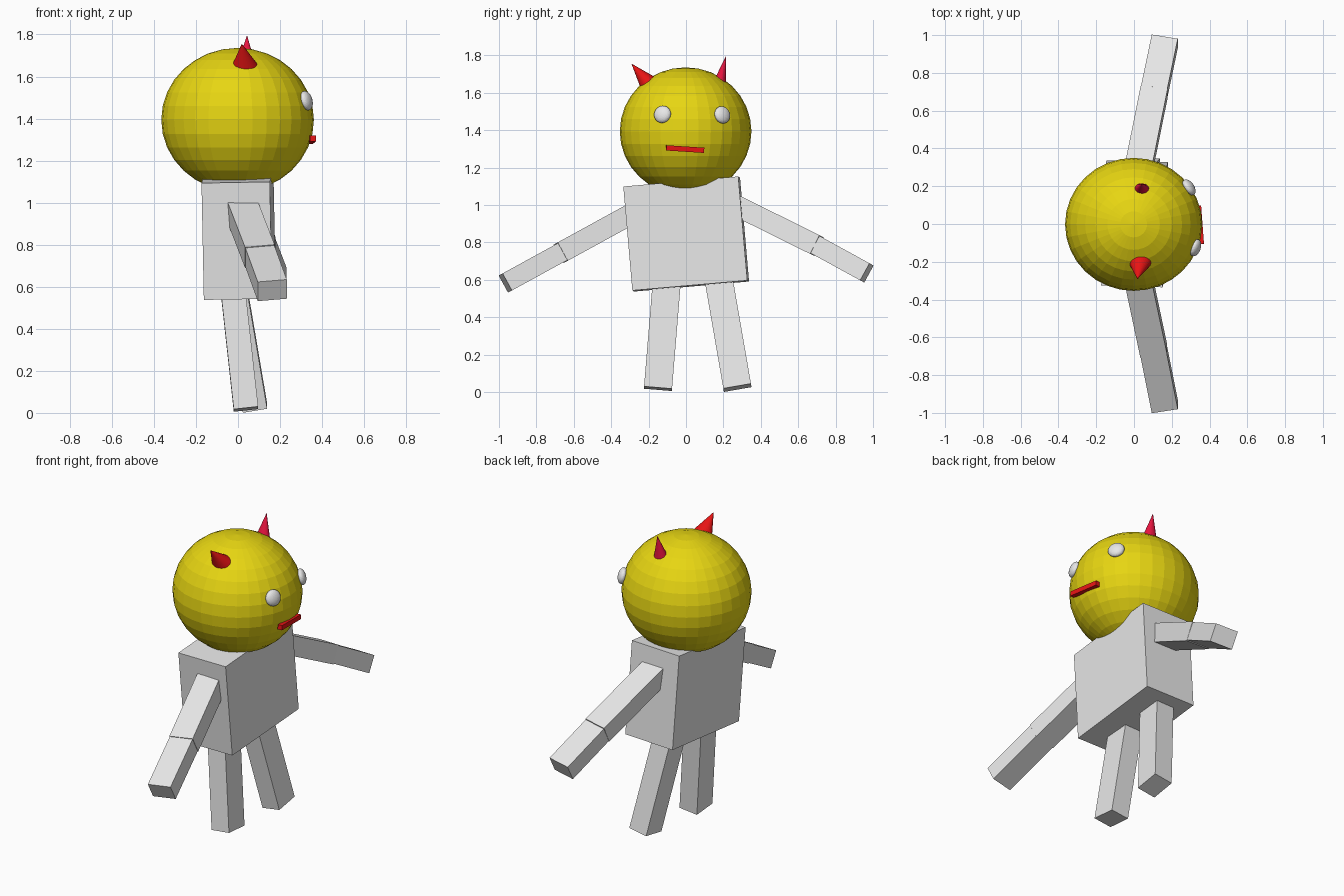
import bpy
import math
from mathutils import Matrix, Vector

cube = bpy.data.objects.get("Cube")
if cube:
    bpy.data.objects.remove(cube, do_unlink=True)


def material(name, rgb):
    mat = bpy.data.materials.new(name)
    mat.use_nodes = True
    mat.diffuse_color = (*rgb, 1)
    mat.node_tree.nodes["Principled BSDF"].inputs["Base Color"].default_value = (*rgb, 1)
    return mat


grey = material("light grey", (0.8, 0.8, 0.8))
yellow = material("yellow", (0.8, 0.67, 0.006))
red = material("red", (0.8, 0.007, 0.007))
crimson = material("crimson", (0.8, 0.007, 0.05))


def finish(name, mat, matrix, size):
    """Name the active primitive, place it and bake its size."""
    obj = bpy.context.object
    obj.name = name
    obj.data.materials.append(mat)
    obj.data.transform(Matrix.Diagonal((*size, 1)))
    obj.matrix_world = matrix
    return obj


def frame(center, axis, hint=(1, 0, 0)):
    """Matrix with local z along axis and local x close to hint."""
    z = Vector(axis).normalized()
    h = Vector(hint)
    x = (h - z * h.dot(z)).normalized()
    rot = Matrix((x, z.cross(x), z)).transposed().to_4x4()
    return Matrix.Translation(center) @ rot


def box(name, mat, matrix, size):
    bpy.ops.mesh.primitive_cube_add(size=1)
    return finish(name, mat, matrix, size)


def limb(name, start, end, depth, width):
    a, b = Vector(start), Vector(end)
    return box(name, grey, frame((a + b) / 2, b - a), (depth, width, (b - a).length))


def ball(name, mat, matrix, size):
    bpy.ops.mesh.primitive_uv_sphere_add(segments=32, ring_count=16, radius=1)
    return finish(name, mat, matrix, size)


def horn(name, mat, base, tip, rx, ry):
    a, b = Vector(base), Vector(tip)
    bpy.ops.mesh.primitive_cone_add(vertices=32, radius1=1, radius2=0, depth=1)
    return finish(name, mat, frame((a + b) / 2, b - a), (rx, ry, (b - a).length))


# Head and torso
HEAD = Vector((-0.002, -0.002, 1.394))
ball("head", yellow, Matrix.Translation(HEAD), (0.363, 0.352, 0.342))
tilt = [math.radians(a) for a in (5, -1, -1.7)]
torso_rot = Matrix.Rotation(tilt[2], 4, "Z") @ Matrix.Rotation(tilt[1], 4, "Y") @ Matrix.Rotation(tilt[0], 4, "X")
box("torso", grey, Matrix.Translation((0.003, 0.001, 0.845)) @ torso_rot, (0.325, 0.617, 0.558))

# Arms: shoulder, elbow, wrist
arms = {
    "right": ((0.015, -0.25, 0.975), (0.104, -0.67, 0.745), (0.163, -0.966, 0.583)),
    "left": ((0.016, 0.25, 1.006), (0.107, 0.70, 0.783), (0.163, 0.967, 0.637)),
}
for side, (shoulder, elbow, wrist) in arms.items():
    limb(side + "_upper_arm", shoulder, elbow, 0.143, 0.112)
    limb(side + "_forearm", elbow, wrist, 0.14, 0.104)

# Legs
limb("right_leg", (-0.026, -0.102, 0.6), (0.038, -0.15, 0.018), 0.117, 0.15)
limb("left_leg", (-0.017, 0.175, 0.6), (0.081, 0.275, 0.023), 0.117, 0.15)

# Eyes: flattened balls facing away from the head centre
for side, spot in (("right", (0.325, -0.126, 1.485)), ("left", (0.291, 0.194, 1.482))):
    ball(side + "_eye", grey, frame(spot, Vector(spot) - HEAD, (0, 0, 1)), (0.047, 0.047, 0.026))

# Mouth
box("mouth", red, frame((0.349, -0.005, 1.299), (-0.015, 0.2, -0.013)), (0.028, 0.028, 0.203))

# Horns
horn("right_horn", red, (0.034, -0.18, 1.625), (0.018, -0.292, 1.756), 0.075, 0.062)
horn("left_horn", crimson, (0.04, 0.178, 1.64), (0.043, 0.214, 1.797), 0.048, 0.038)
